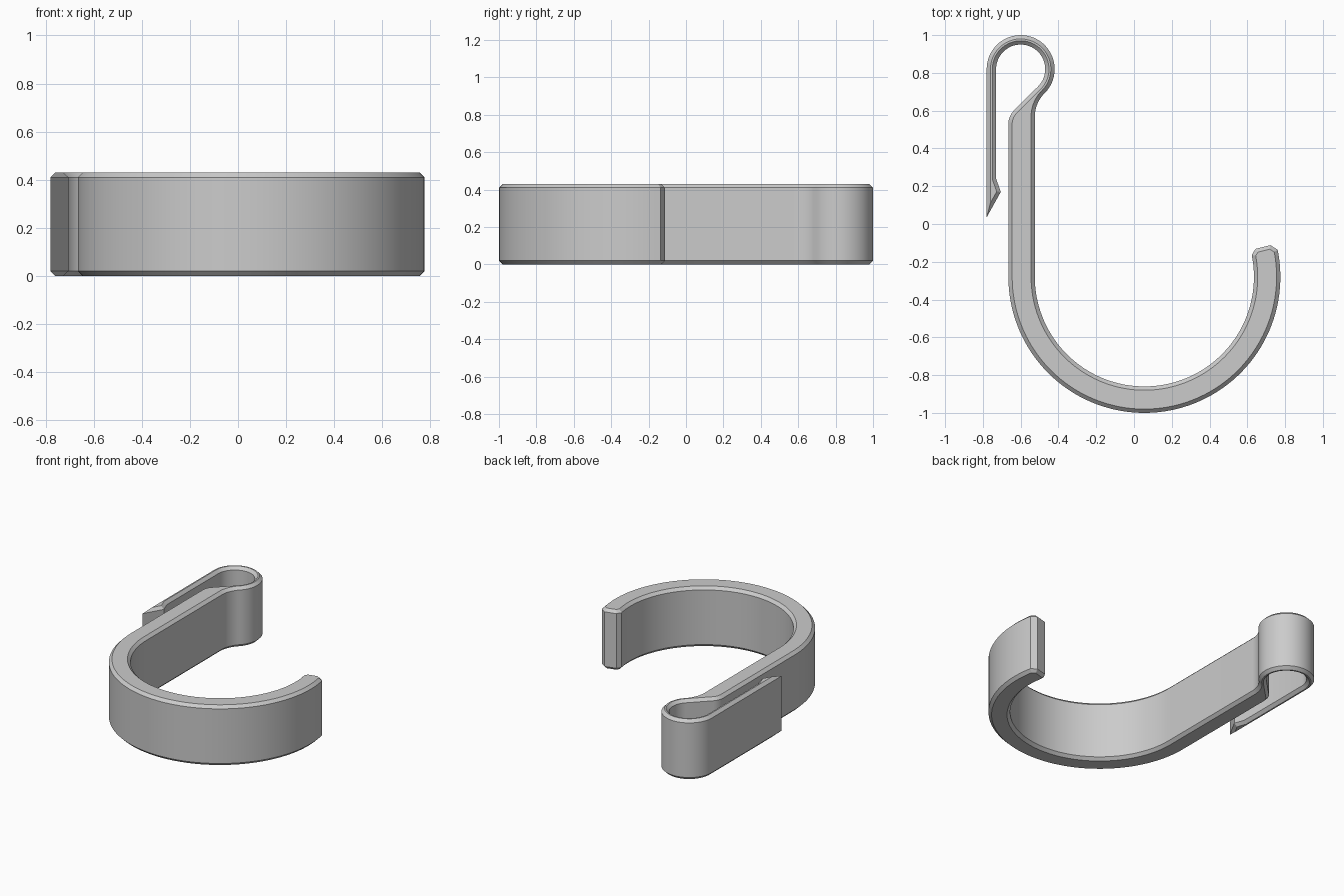
import bpy
import bmesh
from math import radians, cos, sin
from mathutils import Vector

cube = bpy.data.objects.get("Cube")
if cube:
    bpy.data.objects.remove(cube, do_unlink=True)

HEIGHT = 0.43
CHAMFER = 0.02

# One flat grey
grey = bpy.data.materials.new("plain_grey")
colour = (0.6, 0.6, 0.6, 1)
grey.diffuse_color = colour
grey.use_nodes = True
grey.node_tree.nodes["Principled BSDF"].inputs["Base Color"].default_value = colour


def arc(centre, radius, start, end, steps):
    """Points along an arc, angles in degrees."""
    angles = [radians(start + (end - start) * i / steps) for i in range(steps + 1)]
    return [Vector((centre.x + radius * cos(a), centre.y + radius * sin(a))) for a in angles]


def offset(points, distance):
    """Mitred inward offset of a clockwise outline."""
    result = []
    for i, p in enumerate(points):
        before = (p - points[i - 1]).normalized()
        after = (points[(i + 1) % len(points)] - p).normalized()
        n1 = Vector((before.y, -before.x))
        n2 = Vector((after.y, -after.x))
        result.append(p + (n1 + n2) * distance / (1 + n1.dot(n2)))
    return result


# Clockwise outline: hook, shank, spring loop and barbed clip in one strip
hook = Vector((0.055, -0.28))
loop = Vector((-0.6, 0.82))
outline = arc(hook, 0.72, 11.5, -180, 72)
outline += arc(Vector((-0.565, 0.53)), 0.1, 180, 135, 8)
outline += arc(loop, 0.13, -45, 180, 36)
outline += [Vector(p) for p in ((-0.73, 0.24), (-0.705, 0.17), (-0.78, 0.035))]
outline += arc(loop, 0.18, 180, -45, 36)
outline += arc(Vector((-0.348, 0.568)), 0.177, 135, 180, 10)[1:]
outline += arc(hook, 0.58, 180, 371.5, 72)
outline += [Vector((0.643, -0.132)), Vector((0.722, -0.112))]

# Stack the rings: chamfered bottom, straight wall, chamfered top
inner = offset(outline, CHAMFER)
levels = ((inner, 0), (outline, CHAMFER),
          (outline, HEIGHT - CHAMFER), (inner, HEIGHT))
bm = bmesh.new()
rings = [[bm.verts.new((p.x, p.y, z)) for p in ring] for ring, z in levels]
for low, high in zip(rings, rings[1:]):
    for i in range(len(low)):
        bm.faces.new((low[i - 1], low[i], high[i], high[i - 1]))
bm.faces.new(rings[0])
bm.faces.new(rings[-1])
bmesh.ops.recalc_face_normals(bm, faces=bm.faces)

mesh = bpy.data.meshes.new("clip_hook")
bm.to_mesh(mesh)
bm.free()
mesh.materials.append(grey)
clip_hook = bpy.data.objects.new("clip_hook", mesh)
bpy.context.collection.objects.link(clip_hook)

# Smooth curved walls, crisp chamfers
bpy.ops.object.select_all(action='DESELECT')
clip_hook.select_set(True)
bpy.context.view_layer.objects.active = clip_hook
bpy.ops.object.shade_smooth_by_angle(angle=radians(20))
